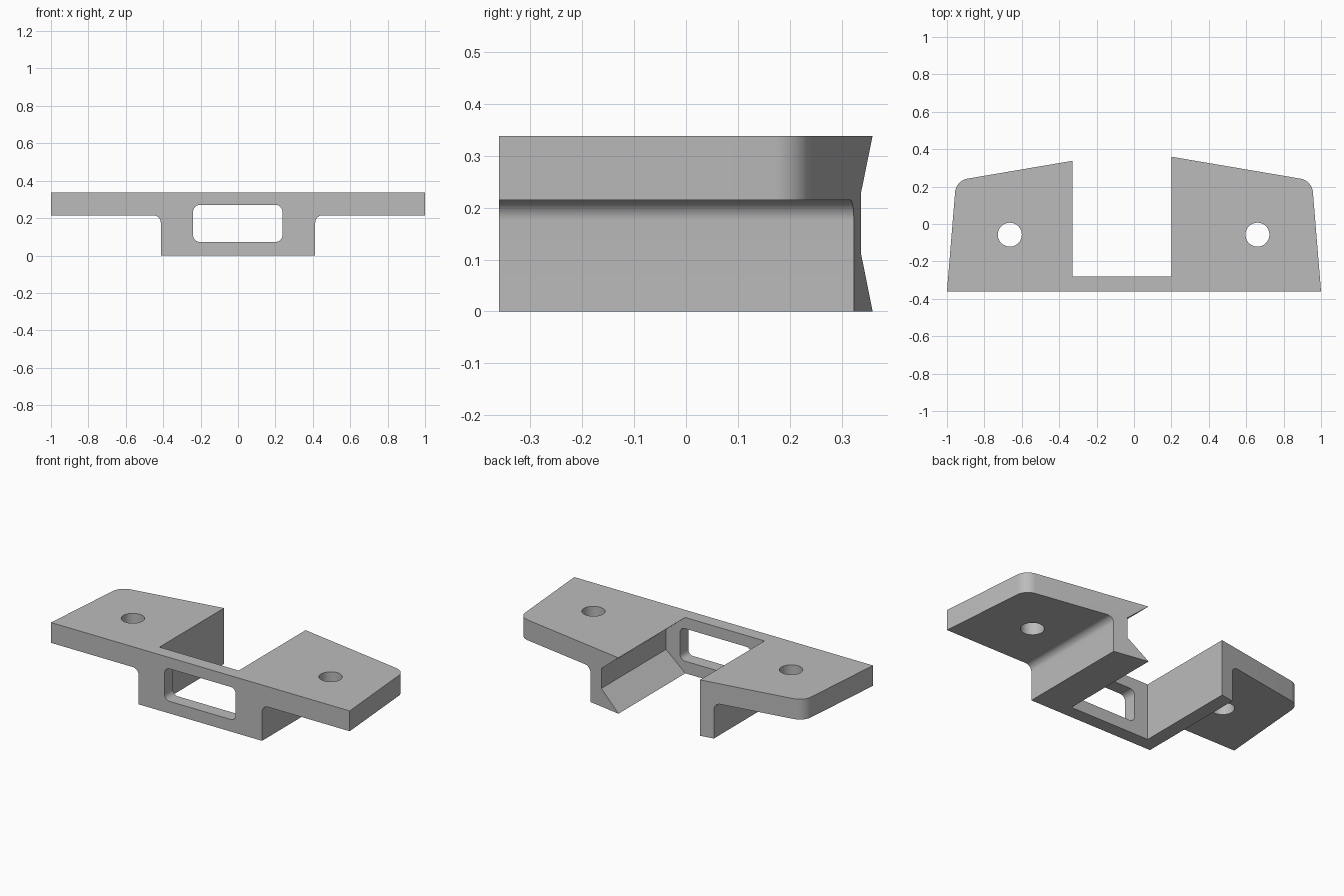
import bpy, bmesh
from math import sin, cos, pi, radians
from mathutils import Vector

if "Cube" in bpy.data.objects:
    bpy.data.objects.remove(bpy.data.objects["Cube"], do_unlink=True)

grey = bpy.data.materials.new("plain grey")
grey.use_nodes = True
colour = (0.5, 0.5, 0.5, 1)
grey.diffuse_color = colour
grey.node_tree.nodes["Principled BSDF"].inputs["Base Color"].default_value = colour


def rounded(points, steps=10):
    """Turn (x, y, radius) corners into a 2D outline with tangent arcs."""
    out = []
    for i, (x, y, r) in enumerate(points):
        p = Vector((x, y))
        if not r:
            out.append(p)
            continue
        a = (Vector(points[i - 1][:2]) - p).normalized()
        b = (Vector(points[(i + 1) % len(points)][:2]) - p).normalized()
        half = a.angle(b) / 2
        centre = p + (a + b).normalized() * r / sin(half)
        start = p + a * r * cos(half) / sin(half) - centre
        end = p + b * r * cos(half) / sin(half) - centre
        sweep = start.angle(end)
        for k in range(steps + 1):
            t = k / steps
            out.append(centre + (start * sin((1 - t) * sweep)
                                 + end * sin(t * sweep)) / sin(sweep))
    return out


def prism(name, outline, lo, hi, along_y=False):
    """Extrude a 2D outline along z, or an x-z outline along y."""
    bm = bmesh.new()
    verts = [bm.verts.new((p[0], lo, p[1]) if along_y else (p[0], p[1], lo))
             for p in outline]
    face = bm.faces.new(verts)
    top = bmesh.ops.extrude_face_region(bm, geom=[face])["geom"]
    move = Vector((0, hi - lo, 0)) if along_y else Vector((0, 0, hi - lo))
    bmesh.ops.translate(bm, vec=move,
                        verts=[v for v in top if isinstance(v, bmesh.types.BMVert)])
    bmesh.ops.recalc_face_normals(bm, faces=bm.faces)
    mesh = bpy.data.meshes.new(name)
    bm.to_mesh(mesh)
    bm.free()
    obj = bpy.data.objects.new(name, mesh)
    bpy.context.collection.objects.link(obj)
    mesh.materials.append(grey)
    return obj


def mirrored(half):
    """Close a right-hand half outline with its mirror image."""
    return half + [(-x, y, r) for x, y, r in reversed(half)]


# Bracket: wide flange over a central block, with filleted inner corners
TOP, FLANGE, FRONT, BACK = 0.338, 0.215, -0.36, 0.36
section = mirrored([(0.413, 0, 0), (0.413, FLANGE, 0.04),
                    (1.1, FLANGE, 0), (1.1, TOP, 0)])
bracket = prism("mounting_bracket", rounded(section), FRONT - 0.1, BACK + 0.2, True)

# Plan shape: tapered sides, rounded rear corners, sloping rear edges
plan = prism("plan_cutter",
             rounded(mirrored([(1, FRONT, 0), (0.9515, 0.232, 0.08),
                               (0, 0.394, 0)][:2] + [(0.01, 0.392, 0)])), -0.1, 0.5)

# Rear slot: straight on one side, widening to a flat-bottomed groove on the other
slot = prism("slot_cutter",
             [(-0.33, -0.05), (0.141, -0.05), (0.33, 0.11), (0.33, 0.23),
              (0.141, TOP + 0.05), (-0.33, TOP + 0.05)], -0.28, 0.6, True)

# Rounded window through the front bar
window = prism("window_cutter",
               rounded([(-0.24, 0.073, 0.035), (0.237, 0.073, 0.035),
                        (0.237, 0.27, 0.035), (-0.24, 0.27, 0.035)]), -0.5, -0.2, True)

# Screw holes
holes = [prism("hole_cutter",
               [(x + 0.064 * cos(a * pi / 24), -0.057 + 0.064 * sin(a * pi / 24))
                for a in range(48)], 0, 0.5) for x in (-0.664, 0.66)]

cutters = [plan, slot, window] + holes
for cutter in cutters:
    cutter.hide_render = True
    mod = bracket.modifiers.new(cutter.name, "BOOLEAN")
    mod.object = cutter
    mod.solver = "EXACT"
    mod.operation = "INTERSECT" if cutter is plan else "DIFFERENCE"

# Bake the cuts and discard the helpers
bpy.context.view_layer.update()
graph = bpy.context.evaluated_depsgraph_get()
baked = bpy.data.meshes.new_from_object(bracket.evaluated_get(graph))
bracket.modifiers.clear()
bracket.data = baked
for cutter in cutters:
    bpy.data.objects.remove(cutter, do_unlink=True)

bpy.ops.object.select_all(action="DESELECT")
bracket.select_set(True)
bpy.context.view_layer.objects.active = bracket
bpy.ops.object.shade_smooth_by_angle(angle=radians(20))
